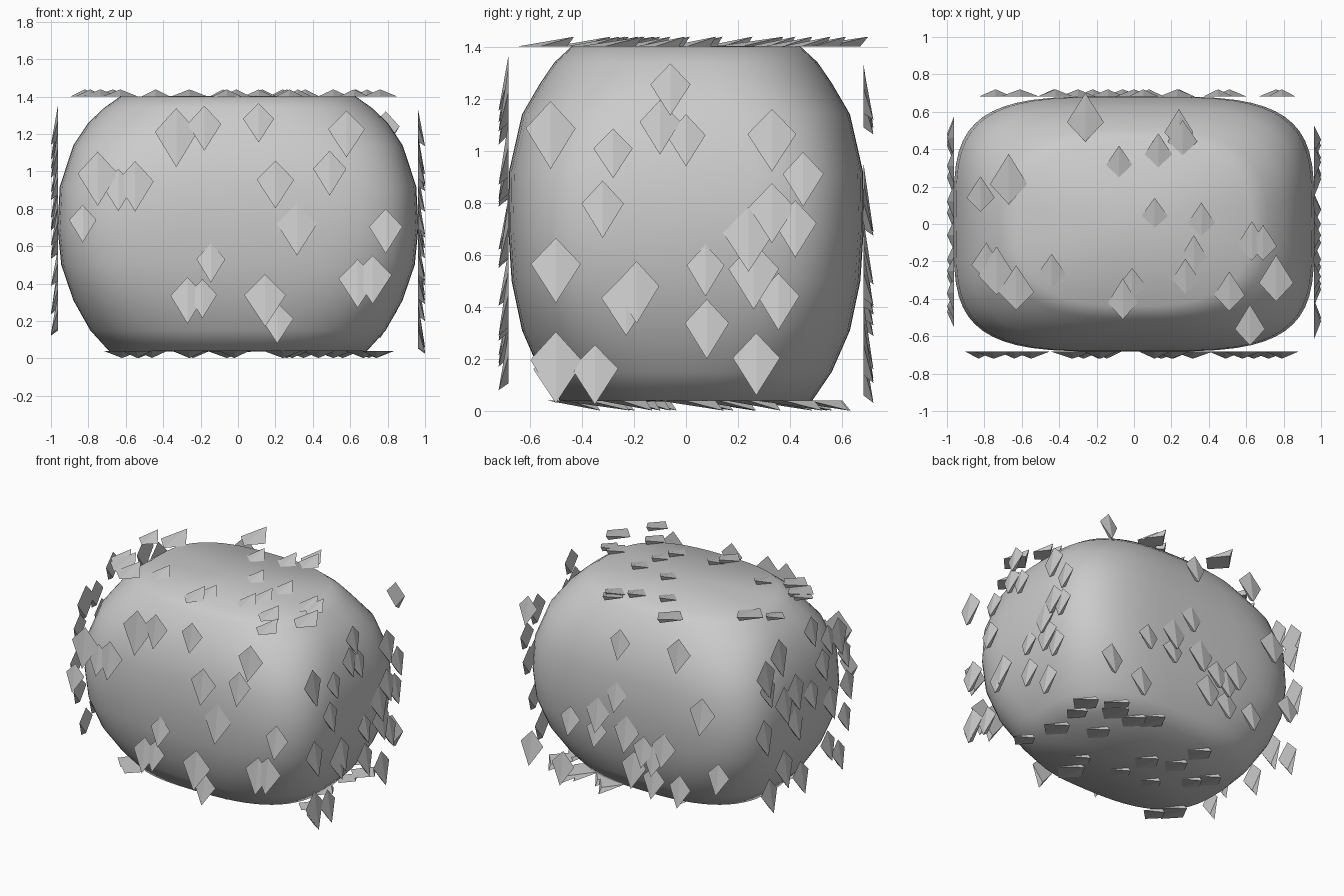
import bpy, bmesh, random
from math import cos, sin, pi, copysign
from mathutils import Vector

random.seed(4)


def make_object(name, bm, smooth):
    bmesh.ops.recalc_face_normals(bm, faces=bm.faces)
    me = bpy.data.meshes.new(name)
    bm.to_mesh(me)
    bm.free()
    for p in me.polygons:
        p.use_smooth = smooth
    ob = bpy.data.objects.new(name, me)
    bpy.context.collection.objects.link(ob)
    return ob


# Bulging boxy body: superellipse rings as (z, half width, half depth, exponent)
RINGS = [(.04, .69, .485, 2.7), (.15, .79, .56, 2.9), (.31, .88, .63, 3.4),
         (.50, .945, .67, 3.8), (.70, .965, .683, 3.9), (.92, .953, .68, 3.8),
         (1.14, .88, .63, 3.4), (1.26, .80, .56, 2.9), (1.34, .715, .505, 2.8),
         (1.40, .63, .44, 2.7)]
SEG = 56
bm = bmesh.new()
loops = []
for z, a, b, n in RINGS:
    ring = []
    for i in range(SEG):
        c, s = cos(2 * pi * i / SEG), sin(2 * pi * i / SEG)
        ring.append(bm.verts.new((a * copysign(abs(c) ** (2 / n), c),
                                  b * copysign(abs(s) ** (2 / n), s), z)))
    loops.append(ring)
for lo, hi in zip(loops, loops[1:]):
    for i in range(SEG):
        j = (i + 1) % SEG
        bm.faces.new((lo[i], lo[j], hi[j], hi[i]))
# Softly shaded top and bottom caps
for ring, z in ((loops[0], .035), (loops[-1], 1.405)):
    pole = bm.verts.new((0, 0, z))
    for i in range(SEG):
        bm.faces.new((ring[i], ring[(i + 1) % SEG], pole))
make_object("body", bm, True)


# Solid kite scales lying on one side plane, long tip lifted outwards
# spots: (u, v) or (u, v, length)
def scales(name, place, normal, tip, spots):
    normal, tip = Vector(normal), Vector(tip)
    side = tip.cross(normal)
    bm = bmesh.new()
    for u, v, *size in spots:
        h = size[0] if size else random.uniform(.20, .27)
        w = max(h, .2) * random.uniform(.72, .8)
        c = Vector(place(u, v))
        root = bm.verts.new(c - tip * h * .5)
        left = bm.verts.new(c - tip * h * .1 - side * w / 2)
        right = bm.verts.new(c - tip * h * .1 + side * w / 2)
        end = bm.verts.new(c + tip * h * .5 + normal * .038)
        heel = bm.verts.new(c + tip * h * .38)
        for tri in ((root, left, end), (root, end, right), (root, heel, left),
                    (root, right, heel), (left, heel, end), (right, end, heel)):
            bm.faces.new(tri)
    make_object(name, bm, False)


DOWN, BACK = (0, 0, -1), (0, 1, 0)

scales("front_scales", lambda u, v: (u, -.682, v), (0, -1, 0), DOWN, [
    (-.75, .96, .29), (-.83, .72, .2), (-.64, .90, .225), (-.55, .92, .27),
    (-.33, 1.18, .315), (-.18, 1.23, .24), (.11, 1.26, .21), (.58, 1.20, .25),
    (.20, .93, .255), (.49, .99, .24), (.315, .69, .28), (.79, .68, .24),
    (-.145, .51, .21), (-.27, .31, .25), (-.19, .32, .21), (.145, .31, .28),
    (.21, .19, .22), (.64, .40, .26), (.72, .42, .26)])

scales("back_scales", lambda u, v: (u, .682, v), (0, 1, 0), DOWN, [
    (.05, 1.17), (-.42, 1.21), (-.61, .82), (.45, .51), (.23, .61),
    (.08, .78), (.24, .48), (0, .53), (-.14, .44), (-.30, .49),
    (-.06, .29), (-.22, .24), (-.43, .23), (-.74, .40), (.79, 1.22),
    (.76, .23), (.51, .15), (-.22, .40)])

scales("right_scales", lambda u, v: (.962, u, v), (1, 0, 0), DOWN, [
    (-.52, 1.06, .26), (-.28, .99, .19), (-.32, .775, .22), (-.06, 1.235, .2),
    (-.10, 1.09, .21), (0, 1.04, .2), (.33, 1.04, .24), (.45, .89, .21),
    (-.50, .54, .25), (-.23, .41, .24), (-.19, .456, .24), (.075, .54, .2),
    (.08, .315, .23), (.24, .66, .25), (.33, .76, .23), (.42, .70, .22),
    (.26, .52, .26), (.355, .42, .22), (.27, .18, .24), (-.50, .17, .27),
    (-.35, .14, .23), (-.50, .14, .22)])

scales("left_scales", lambda u, v: (-.962, u, v), (-1, 0, 0), DOWN, [
    (.46, 1.10), (.31, 1.20), (.44, 1.0), (.12, .88), (.25, .83),
    (.48, .68), (-.06, 1.25), (-.25, 1.12), (-.37, 1.10), (-.44, .95),
    (-.47, .71), (-.19, .96), (-.06, .79), (-.28, .65), (-.44, .49),
    (-.25, .35), (-.37, .24), (.12, .65), (.25, .37), (.42, .24), (.06, .24)])

scales("top_scales", lambda u, v: (u, v, 1.400), (0, 0, 1), BACK, [
    (-.26, .57, .26), (-.67, .24, .27), (-.82, .16, .19), (-.08, .33, .18),
    (.13, .39, .19), (.24, .51, .21), (.26, .46, .19), (.11, .05, .18),
    (.36, .02, .19), (.32, -.16, .2), (.275, -.28, .19), (.63, -.09, .21),
    (.69, -.10, .19), (.76, -.29, .25), (.51, -.36, .21), (.62, -.54, .22),
    (-.06, -.40, .22), (-.01, -.32, .17), (-.44, -.25, .18),
    (-.63, -.34, .24), (-.735, -.25, .26), (-.79, -.20, .2)])

scales("bottom_scales", lambda u, v: (u, v, .040), (0, 0, -1), BACK, [
    (.74, .40), (.56, .50), (.70, .26), (.51, .43), (.26, .50), (.35, .42),
    (.67, .02), (.43, .15), (-.26, .36), (-.06, .05), (.29, -.20),
    (.24, -.35), (-.02, -.16), (-.26, -.14), (-.24, .14), (-.46, .04),
    (-.53, .14), (-.62, -.33), (-.54, -.43), (.74, -.23)])
